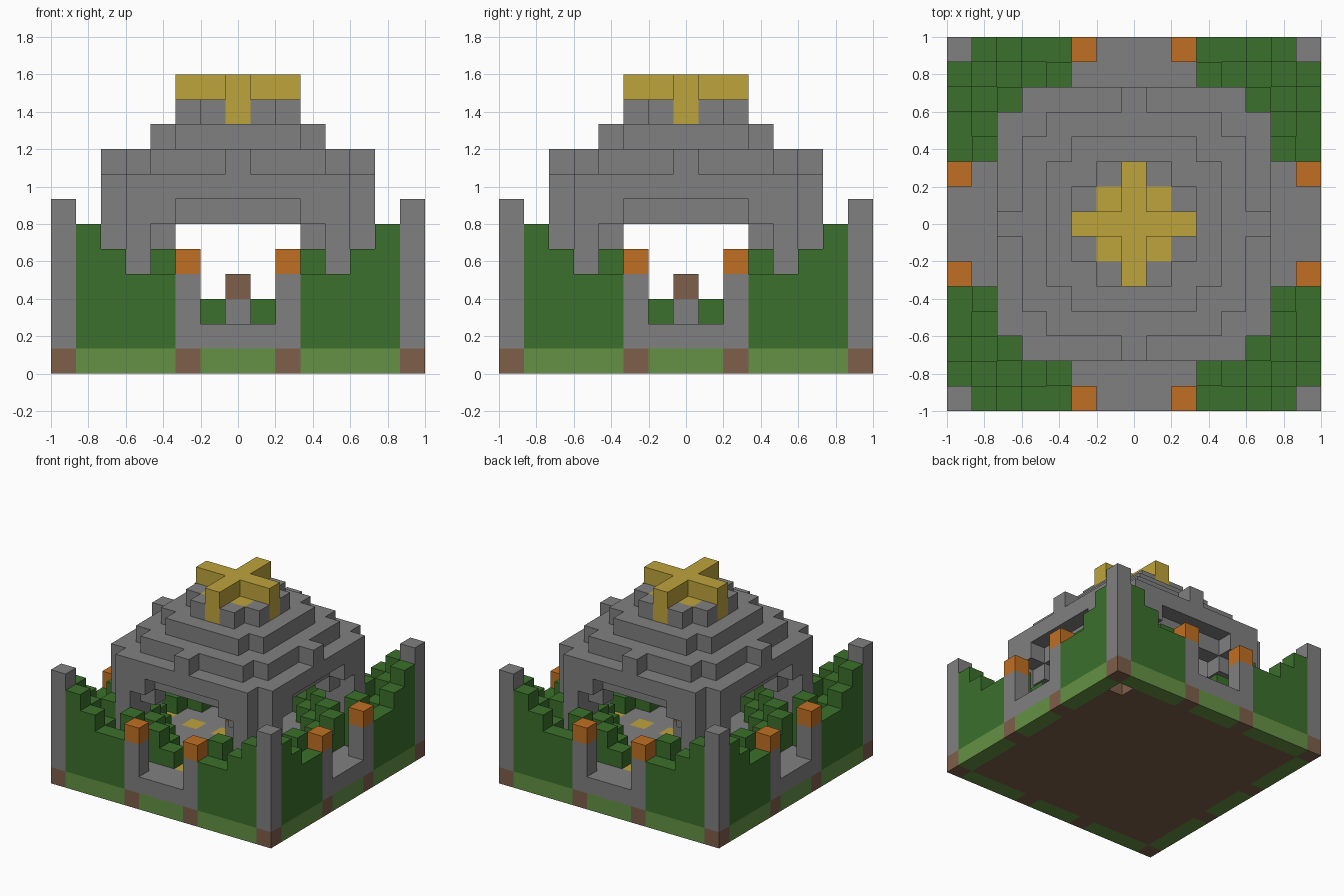
import bpy, bmesh
from mathutils import Vector

cube = bpy.data.objects.get("Cube")
if cube:
    bpy.data.objects.remove(cube, do_unlink=True)

U = 2 / 15          # block size
voxels = {}         # (i, j, k) -> (part name, colour name)

COLOURS = {
    "stone grey": (0.216, 0.216, 0.216),
    "hedge green": (0.044, 0.162, 0.025),
    "grass green": (0.127, 0.283, 0.056),
    "earth brown": (0.205, 0.114, 0.067),
    "lamp orange": (0.527, 0.162, 0.016),
    "gold": (0.515, 0.371, 0.045),
}


def put(part, colour, i, j, low, high=None):
    """Stack blocks from low to high, repeated over all eight mirror images."""
    for a, b in ((i, j), (j, i)):
        for sa in (1, -1):
            for sb in (1, -1):
                for k in range(low, (low if high is None else high) + 1):
                    voxels[(a * sa, b * sb, k)] = (part, colour)


def slab(part, colour, wide, deep, k):
    """Cross-shaped layer: wide by deep, joined with its quarter turn."""
    for i in range(wide + 1):
        for j in range(deep + 1):
            put(part, colour, i, j, k)


# Ground: earth with a grass rim and brown footings
slab("earth_base", "earth brown", 7, 7, 0)
for i in (0, 1, 3, 4, 5, 6):
    put("grass_rim", "grass green", i, 7, 0)

# Paved floor with gold tiles along the paths
slab("stone_floor", "stone grey", 6, 6, 1)
for i in (0, 1):
    put("doorstep", "stone grey", i, 7, 1)
for i in (1, 3, 5):
    put("gold_tile", "gold", i, 0, 1)

# Hedges: block height at each position of one octant
HEDGE = {
    (3, 7): 3, (4, 7): 3, (5, 7): 4, (6, 7): 5,
    (3, 6): 4, (4, 6): 2, (5, 6): 3, (6, 6): 4,
    (1, 5): 2, (2, 5): 3, (3, 5): 2, (5, 5): 4,
    (2, 4): 2, (3, 4): 3, (3, 3): 2,
}
for (i, j), top in HEDGE.items():
    put("hedge", "hedge green", i, j, 1, top)

# Corner posts, gate posts and lamps
put("corner_post", "stone grey", 7, 7, 1, 6)
put("gate_post", "stone grey", 2, 7, 1, 3)
put("gate_lamp", "lamp orange", 2, 7, 4)

# Central pedestal
put("pedestal", "stone grey", 0, 0, 2)
put("pedestal_top", "earth brown", 0, 0, 3)

# Dome legs and recessed arches
put("dome_leg", "stone grey", 4, 5, 1, 6)
put("dome_leg", "stone grey", 4, 4, 1, 6)
put("dome_leg", "stone grey", 3, 4, 5, 6)
put("dome_leg", "stone grey", 3, 5, 6)
for i in range(3):
    put("arch", "stone grey", i, 4, 6)

# Stepped dome, hollowed in its lower layers
slab("dome", "stone grey", 4, 5, 7)
slab("dome", "stone grey", 3, 4, 8)
slab("dome", "stone grey", 2, 3, 9)
put("dome", "stone grey", 0, 5, 8)
for k, r in ((7, 3), (8, 2)):
    for i in range(-r, r + 1):
        for j in range(-r, r + 1):
            voxels.pop((i, j, k), None)

# Crown: stone collar, gold core and gold cross
put("crown_collar", "stone grey", 1, 2, 10)
slab("crown_core", "gold", 1, 1, 10)
put("crown_cross", "gold", 0, 2, 10)
for i in range(3):
    put("crown_cross", "gold", i, 0, 11)

# Small gap in the base near one corner
del voxels[(6, 6, 0)]


def make_material(name, rgb):
    mat = bpy.data.materials.new(name)
    mat.use_nodes = True
    mat.diffuse_color = (*rgb, 1)
    bsdf = mat.node_tree.nodes["Principled BSDF"]
    bsdf.inputs["Base Color"].default_value = (*rgb, 1)
    bsdf.inputs["Roughness"].default_value = 0.9
    return mat


materials = {n: make_material(n, c) for n, c in COLOURS.items()}


def build(part, colour):
    """Mesh the exposed block faces of one part."""
    bm = bmesh.new()
    for cell, owner in voxels.items():
        if owner[0] != part:
            continue
        centre = Vector(cell) + Vector((0, 0, 0.5))
        for axis in range(3):
            for sign in (1, -1):
                n = Vector((0, 0, 0))
                n[axis] = sign
                if tuple(int(c + d) for c, d in zip(cell, n)) in voxels:
                    continue
                s = Vector((0, 0, 0))
                s[(axis + 1) % 3] = 0.5
                t = n.cross(s)
                mid = centre + n / 2
                corners = (mid + s + t, mid - s + t, mid - s - t, mid + s - t)
                bm.faces.new([bm.verts.new(c * U) for c in corners])
    bmesh.ops.remove_doubles(bm, verts=bm.verts, dist=U / 100)
    mesh = bpy.data.meshes.new(part)
    bm.to_mesh(mesh)
    bm.free()
    mesh.materials.append(materials[colour])
    bpy.context.collection.objects.link(bpy.data.objects.new(part, mesh))


for part, colour in sorted(set(voxels.values())):
    build(part, colour)
